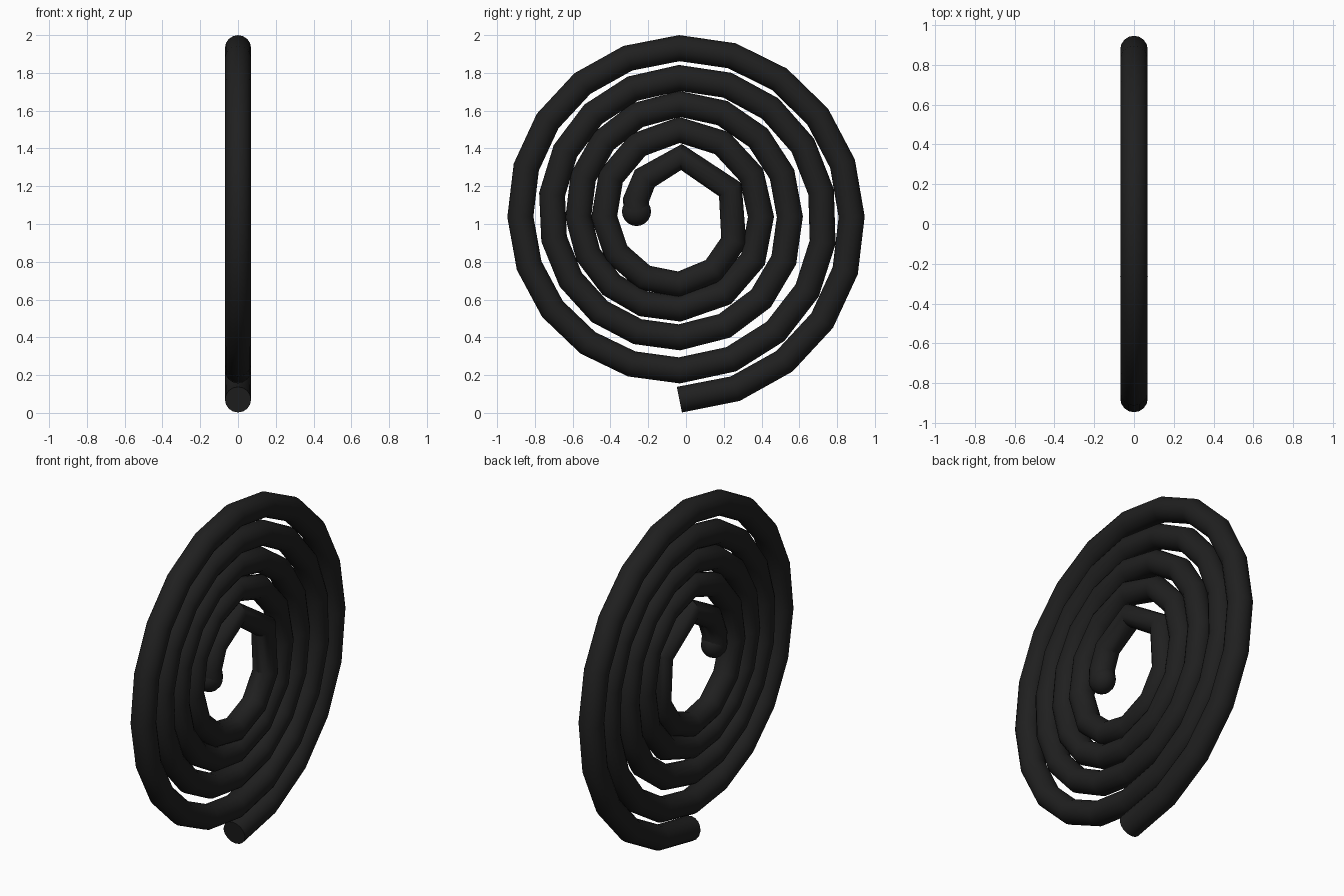
import bpy
from math import cos, sin, radians

if "Cube" in bpy.data.objects:
    bpy.data.objects.remove(bpy.data.objects["Cube"])

TUBE = 0.069
CY, CZ = -0.035, 1.038

mat = bpy.data.materials.new("black")
mat.diffuse_color = (0.014, 0.014, 0.014, 1)
mat.use_nodes = True
mat.node_tree.nodes["Principled BSDF"].inputs["Base Color"].default_value = mat.diffuse_color

# Spiral radius at every quarter turn, starting at the bottom: bottom, right, top, left
radii = [0.968, 0.912, 0.893, 0.842,
         0.813, 0.765, 0.735, 0.678,
         0.638, 0.585, 0.598, 0.535,
         0.486, 0.432, 0.460, 0.398,
         0.358, 0.300, 0.317, 0.225]

# Turn angles: fewer segments toward the middle
angles = []
for turn, n in enumerate((20, 18, 16, 12)):
    angles += [360 * (turn + i / n) for i in range(n)]
angles += [1440 + a for a in (0, 33, 66, 118, 178, 222, 249)]


def point(a):
    q = a / 90
    i = min(int(q), len(radii) - 2)
    r = radii[i] + (radii[i + 1] - radii[i]) * (q - i)
    t = radians(a - 90)
    return (0, CY + r * cos(t), CZ + r * sin(t))


# Coiled tube
curve = bpy.data.curves.new("coil", 'CURVE')
curve.dimensions = '3D'
curve.bevel_depth = TUBE
curve.bevel_resolution = 6
curve.use_fill_caps = True
spline = curve.splines.new('POLY')
pts = [point(a) for a in angles] + [(0, -0.262, 1.07)]
spline.points.add(len(pts) - 1)
for p, co in zip(spline.points, pts):
    p.co = (*co, 1)
coil = bpy.data.objects.new("coil", curve)
bpy.context.collection.objects.link(coil)
bpy.context.view_layer.objects.active = coil
coil.select_set(True)
bpy.ops.object.convert(target='MESH')
coil = bpy.context.object
coil.data.materials.clear()
coil.data.materials.append(mat)
bpy.ops.object.shade_smooth_by_angle(angle=radians(35))

# Rounded inner end
bpy.ops.mesh.primitive_uv_sphere_add(segments=16, ring_count=10, radius=0.077,
                                     location=(0, -0.262, 1.066))
tip = bpy.context.object
tip.name = "inner_tip"
tip.scale = (0.9, 1, 1)
tip.data.materials.append(mat)
bpy.ops.object.shade_smooth_by_angle(angle=radians(35))
